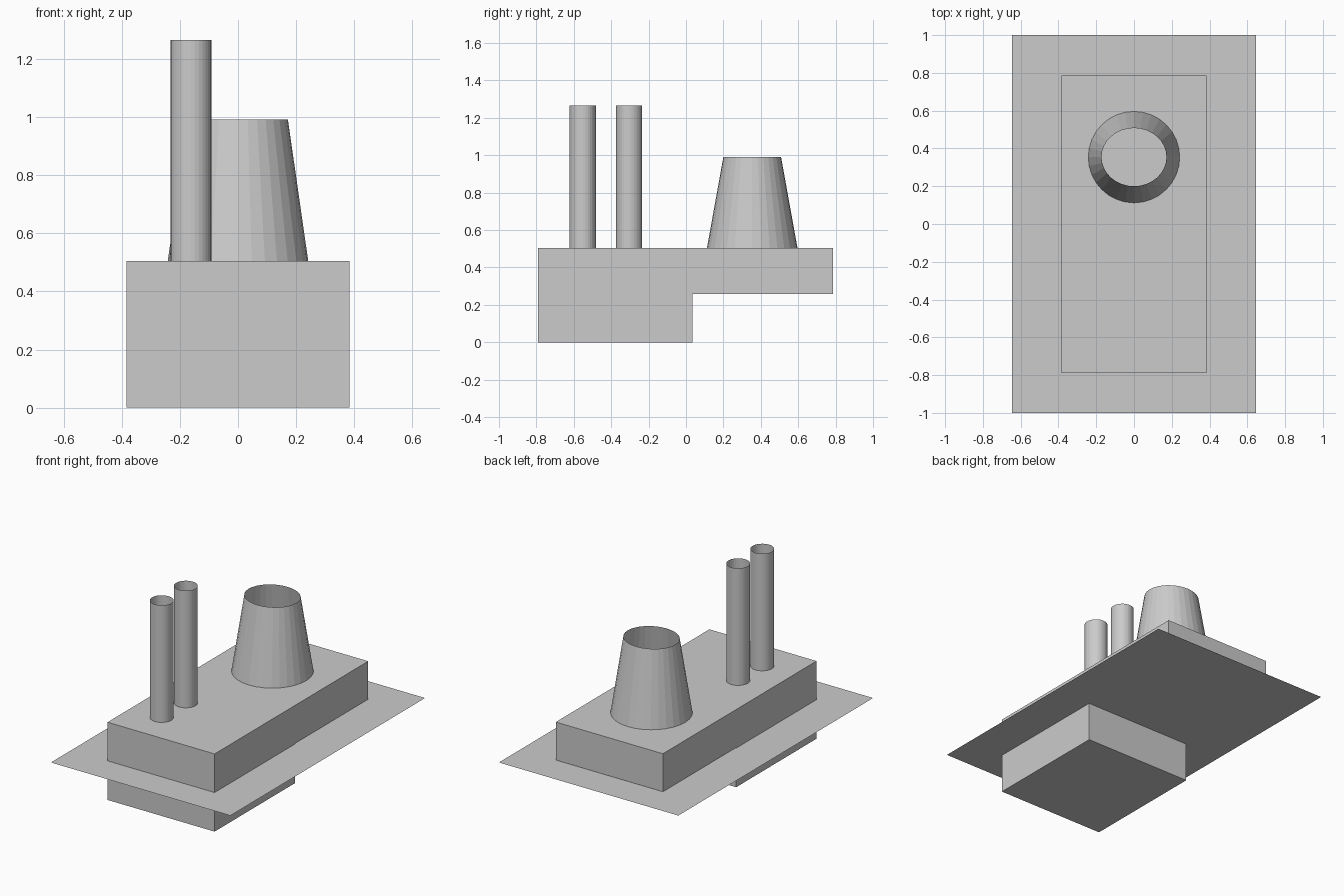
import bpy
import math

if "Cube" in bpy.data.objects:
    bpy.data.objects.remove(bpy.data.objects["Cube"])

SIDES = 32
DECK = 0.505


def add_mesh(name, verts, faces):
    mesh = bpy.data.meshes.new(name)
    mesh.from_pydata(verts, [], faces)
    mesh.update()
    obj = bpy.data.objects.new(name, mesh)
    bpy.context.collection.objects.link(obj)
    return obj


def open_tube(name, x, y, base, top, height):
    """Single-walled open tube; base and top are (x radius, y radius)."""
    verts = []
    for (rx, ry), z in ((base, DECK), (top, height)):
        for i in range(SIDES):
            a = math.tau * i / SIDES
            verts.append((x + rx * math.cos(a), y + ry * math.sin(a), z))
    faces = []
    for i in range(SIDES):
        j = (i + 1) % SIDES
        faces.append((i, j, SIDES + j, SIDES + i))
    return add_mesh(name, verts, faces)


# Stepped body: L-shaped side profile (y, z) extruded across x
profile = [(-0.79, 0), (0.035, 0), (0.035, 0.258), (0.787, 0.258),
           (0.787, DECK), (-0.79, DECK)]
n = len(profile)
verts = [(x, y, z) for x in (-0.385, 0.385) for y, z in profile]
faces = [tuple(reversed(range(n))), tuple(range(n, 2 * n))]
faces += [(i, (i + 1) % n, n + (i + 1) % n, n + i) for i in range(n)]
add_mesh("stepped_body", verts, faces)

# Thin flat mounting sheet around the body
add_mesh("flat_sheet",
         [(-0.645, -1, 0.254), (0.645, -1, 0.254), (0.645, 1, 0.254), (-0.645, 1, 0.254)],
         [(0, 1, 2, 3)])

# Wide tapered funnel, slightly oval at the top
open_tube("tapered_funnel", 0, 0.354, (0.242, 0.242), (0.172, 0.154), 0.992)

# Two tall narrow pipes
for i, y in enumerate((-0.552, -0.304)):
    open_tube(f"tall_pipe_{i + 1}", -0.162, y, (0.07, 0.07), (0.07, 0.07), 1.266)
